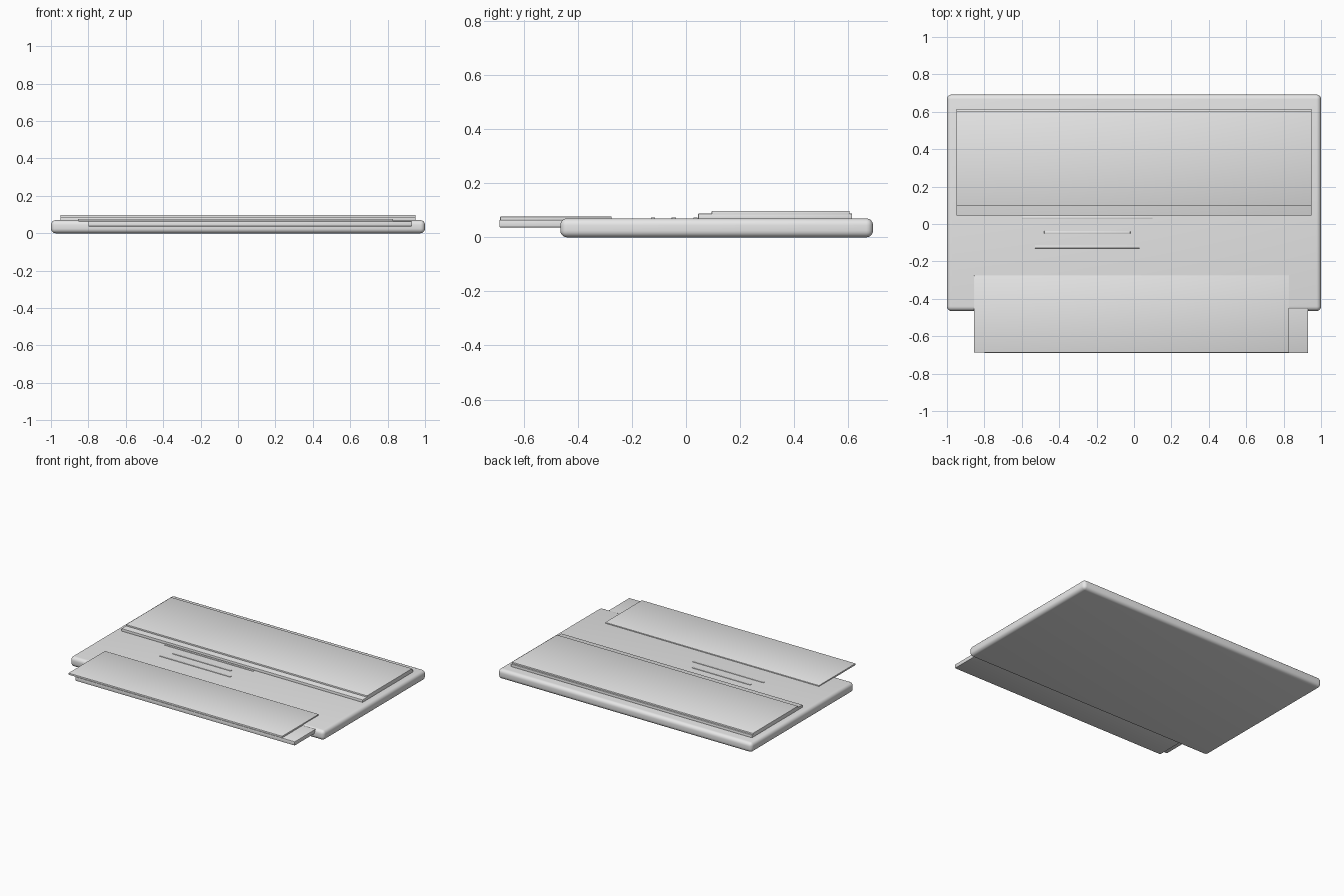
import bpy
import math

if "Cube" in bpy.data.objects:
    bpy.data.objects.remove(bpy.data.objects["Cube"], do_unlink=True)

grey = bpy.data.materials.new("light grey")
grey.use_nodes = True
grey.diffuse_color = (0.8, 0.8, 0.8, 1)
grey.node_tree.nodes["Principled BSDF"].inputs["Base Color"].default_value = (0.8, 0.8, 0.8, 1)


def slab(name, x, y, z, radius, segments=2):
    """Rounded box given by its (low, high) range on each axis."""
    ranges = (x, y, z)
    bpy.ops.mesh.primitive_cube_add(size=1, location=[(a + b) / 2 for a, b in ranges])
    obj = bpy.context.object
    obj.name = name
    obj.scale = [b - a for a, b in ranges]
    bpy.ops.object.transform_apply(location=False, rotation=False, scale=True)
    bevel = obj.modifiers.new("rounded edges", "BEVEL")
    bevel.width = radius
    bevel.segments = segments
    obj.data.materials.append(grey)
    bpy.ops.object.modifier_apply(modifier=bevel.name)
    bpy.ops.object.shade_smooth_by_angle(angle=math.radians(35))
    return obj


# Main body
slab("base", (-1, 1), (-0.465, 0.692), (0, 0.07), 0.025, 5)

# Stepped panel at the back
slab("back_panel", (-0.95, 0.95), (0.045, 0.615), (0.06, 0.088), 0.003)
slab("back_panel_cover", (-0.95, 0.95), (0.095, 0.605), (0.08, 0.098), 0.003)

# Overhanging shelf at the front
slab("front_tray", (-0.8, 0.93), (-0.69, -0.30), (0.037, 0.065), 0.003)
slab("front_plate", (-0.855, 0.83), (-0.688, -0.275), (0.064, 0.077), 0.003)

# Raised ribs on the middle strip
for name, x, y in (("back", (-0.6, 0.1), 0.035),
                   ("middle", (-0.48, -0.02), -0.045),
                   ("front", (-0.53, 0.03), -0.122)):
    slab(name + "_rib", x, (y - 0.008, y + 0.008), (0.06, 0.074), 0.002)
